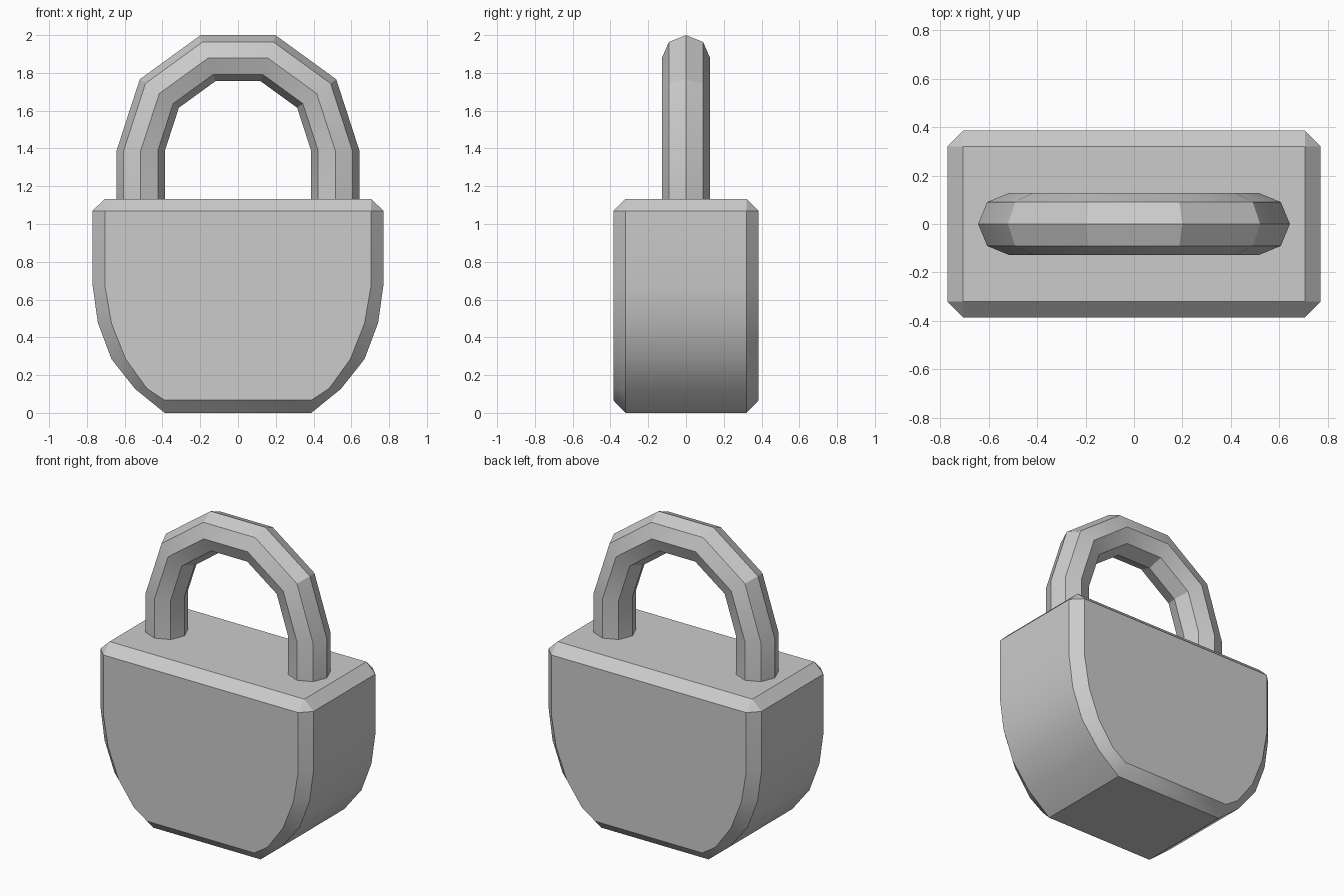
import bpy, bmesh
from math import sin, cos, pi, radians

if "Cube" in bpy.data.objects:
    bpy.data.objects.remove(bpy.data.objects["Cube"])


def loft(name, rings):
    """Bridge matching rings of points, cap both ends and shade by angle."""
    bm = bmesh.new()
    loops = [[bm.verts.new(p) for p in ring] for ring in rings]
    n = len(loops[0])
    for a, b in zip(loops, loops[1:]):
        for i in range(n):
            j = (i + 1) % n
            bm.faces.new((a[i], a[j], b[j], b[i]))
    bm.faces.new(loops[0][::-1])
    bm.faces.new(loops[-1])
    bmesh.ops.remove_doubles(bm, verts=bm.verts, dist=0.0005)
    bmesh.ops.recalc_face_normals(bm, faces=bm.faces)
    mesh = bpy.data.meshes.new(name)
    bm.to_mesh(mesh)
    bm.free()
    obj = bpy.data.objects.new(name, mesh)
    bpy.context.collection.objects.link(obj)
    mesh.shade_smooth()
    mesh.set_sharp_from_angle(angle=radians(30))
    return obj


def mirrored(half, y):
    """Close a right-hand half profile across x = 0 at depth y."""
    pts = half + [(-x, z) for x, z in reversed(half)]
    return [(x, y, z) for x, z in pts]


# Lock body: rounded-bottom profile with a chamfer round the front and back
outer = [(0.388, 0), (0.545, 0.127), (0.67, 0.285), (0.742, 0.477),
         (0.77, 0.677), (0.77, 1.07), (0.705, 1.133)]
inner = [(0.388, 0.067), (0.483, 0.13), (0.595, 0.285), (0.67, 0.475),
         (0.705, 0.677), (0.705, 1.07), (0.705, 1.07)]
loft("lock_body", [mirrored(inner, -0.385), mirrored(outer, -0.32),
                   mirrored(outer, 0.32), mirrored(inner, 0.385)])

# Shackle: octagonal bar swept round half a decagon, with straight legs
R, r, cz, leg_z = 0.515, 0.128, 1.388, 1.10


def bar_ring(angle, z=None):
    ring = []
    for k in range(8):
        d = R + r * cos(k * pi / 4)
        height = cz + d * sin(angle) if z is None else z
        ring.append((d * cos(angle), r * sin(k * pi / 4), height))
    return ring


arch = [bar_ring(i * pi / 5) for i in range(6)]
loft("shackle", [bar_ring(0, leg_z)] + arch + [bar_ring(pi, leg_z)])
